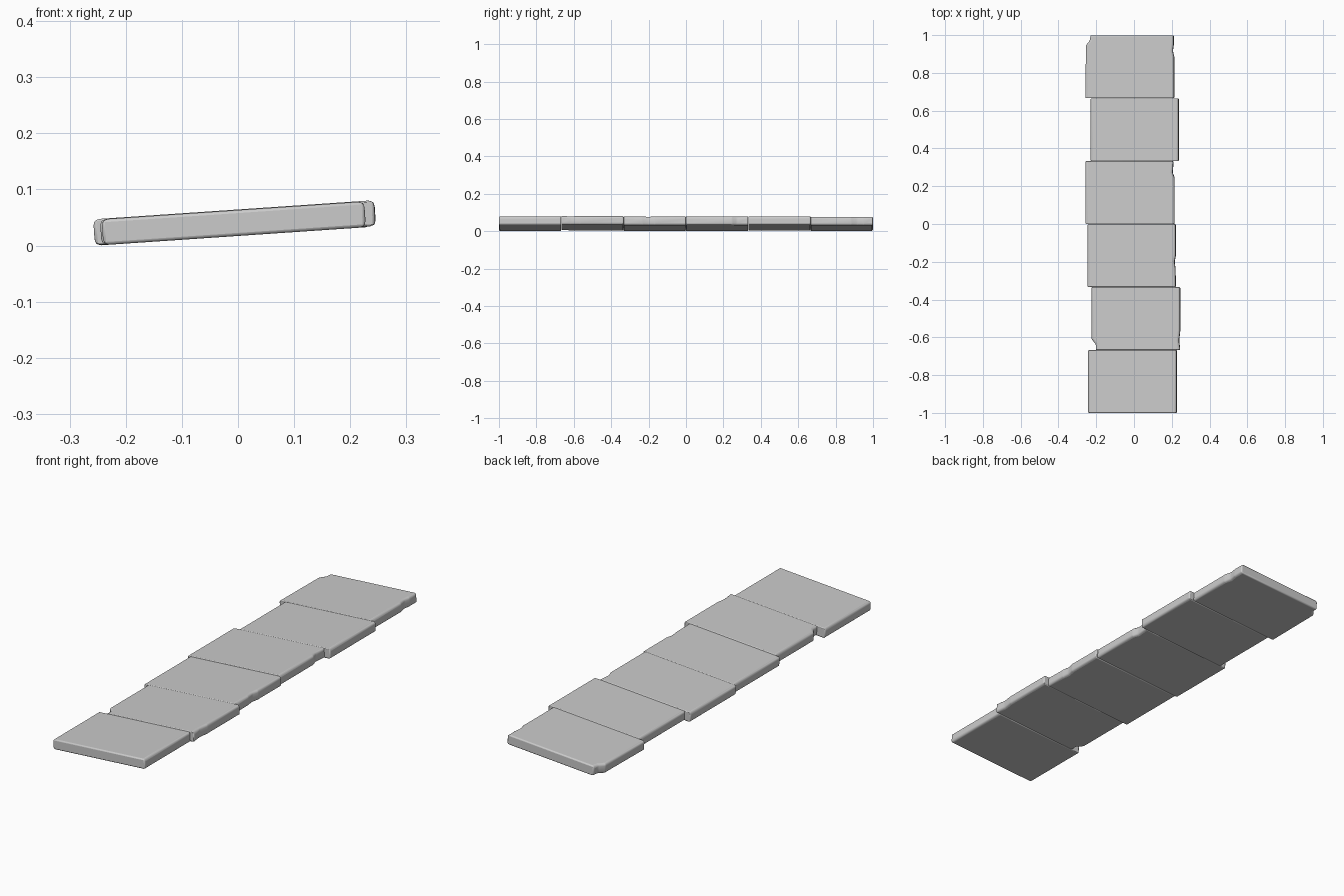
import bpy, bmesh, math
from mathutils import Vector

cube = bpy.data.objects.get("Cube")
if cube:
    bpy.data.objects.remove(cube, do_unlink=True)

SLOPE = 0.068        # sideways tilt of the whole row
BASE, THICK = 0.0172, 0.046
DEPTH = 1 / 3

stone = bpy.data.materials.new("grey_stone")
stone.use_nodes = True
GREY = (0.6, 0.6, 0.6, 1)
stone.diffuse_color = GREY
stone.node_tree.nodes["Principled BSDF"].inputs["Base Color"].default_value = GREY


def make_slab(name, index, left, right, left_chips=(), right_chips=(), lift=0):
    """One worn slab; chips are (fraction along y, inset) points on a side."""
    y0 = -1 + index * DEPTH
    y1 = y0 + DEPTH - 0.001
    side = lambda x, s, chips: [(x + s * d, y0 + t * (y1 - y0))
                                for t, d in (chips or ((0, 0), (1, 0)))]
    outline = side(right, -1, right_chips) + side(left, 1, left_chips)[::-1]

    bm = bmesh.new()
    low = BASE + lift
    bottom = bm.faces.new([bm.verts.new((x, y, low + SLOPE * x)) for x, y in outline])
    top = bmesh.ops.extrude_face_region(bm, geom=[bottom], use_keep_orig=True)
    for v in top["geom"]:
        if isinstance(v, bmesh.types.BMVert):
            v.co += Vector((-SLOPE * THICK, 0, THICK))
    bmesh.ops.recalc_face_normals(bm, faces=bm.faces)

    # Soft wear on the open sides and row ends, tight edges at the joints
    weight = bm.edges.layers.float.new("bevel_weight_edge")
    for e in bm.edges:
        a, b = (v.co for v in e.verts)
        joint = abs(a.y - b.y) < 0.001 and abs(a.x - b.x) > 0.2
        at_end = abs(a.y) > 0.98
        upright = abs(a.z - b.z) > THICK / 2
        e[weight] = 0.3 if joint and not at_end else 0.5 if upright else 1
    mesh = bpy.data.meshes.new(name)
    bm.to_mesh(mesh)
    bm.free()
    mesh.materials.append(stone)
    obj = bpy.data.objects.new(name, mesh)
    bpy.context.collection.objects.link(obj)

    bevel = obj.modifiers.new("worn_edges", "BEVEL")
    bevel.limit_method = "WEIGHT"
    bevel.width = 0.011
    bevel.segments = 3

    bpy.ops.object.select_all(action="DESELECT")
    obj.select_set(True)
    bpy.context.view_layer.objects.active = obj
    bpy.ops.object.shade_smooth_by_angle(angle=math.radians(40))
    return obj


# Six slabs from front to back, each shifted sideways a little
make_slab("slab_front", 0, -0.24, 0.228)
make_slab("slab_second", 1, -0.222, 0.246,
          left_chips=((0, 0.022), (0.09, 0.022), (0.17, 0), (1, 0)),
          right_chips=((0, 0), (0.15, 0.006), (0.3, 0), (1, 0)), lift=0.001)
make_slab("slab_third", 2, -0.243, 0.223,
          right_chips=((0, 0), (0.3, 0.002), (0.4, 0.007), (0.5, 0), (1, 0)))
make_slab("slab_fourth", 3, -0.255, 0.216,
          right_chips=((0, 0), (0.74, 0), (0.82, 0.01), (1, 0.005)), lift=0.001)
make_slab("slab_fifth", 4, -0.227, 0.238)
make_slab("slab_back", 5, -0.255, 0.215,
          left_chips=((0, 0), (0.84, 0.003), (0.92, 0.024), (1, 0.027)),
          right_chips=((0, 0), (0.65, 0), (0.75, 0.008), (0.85, 0.003), (1, 0.003)))
